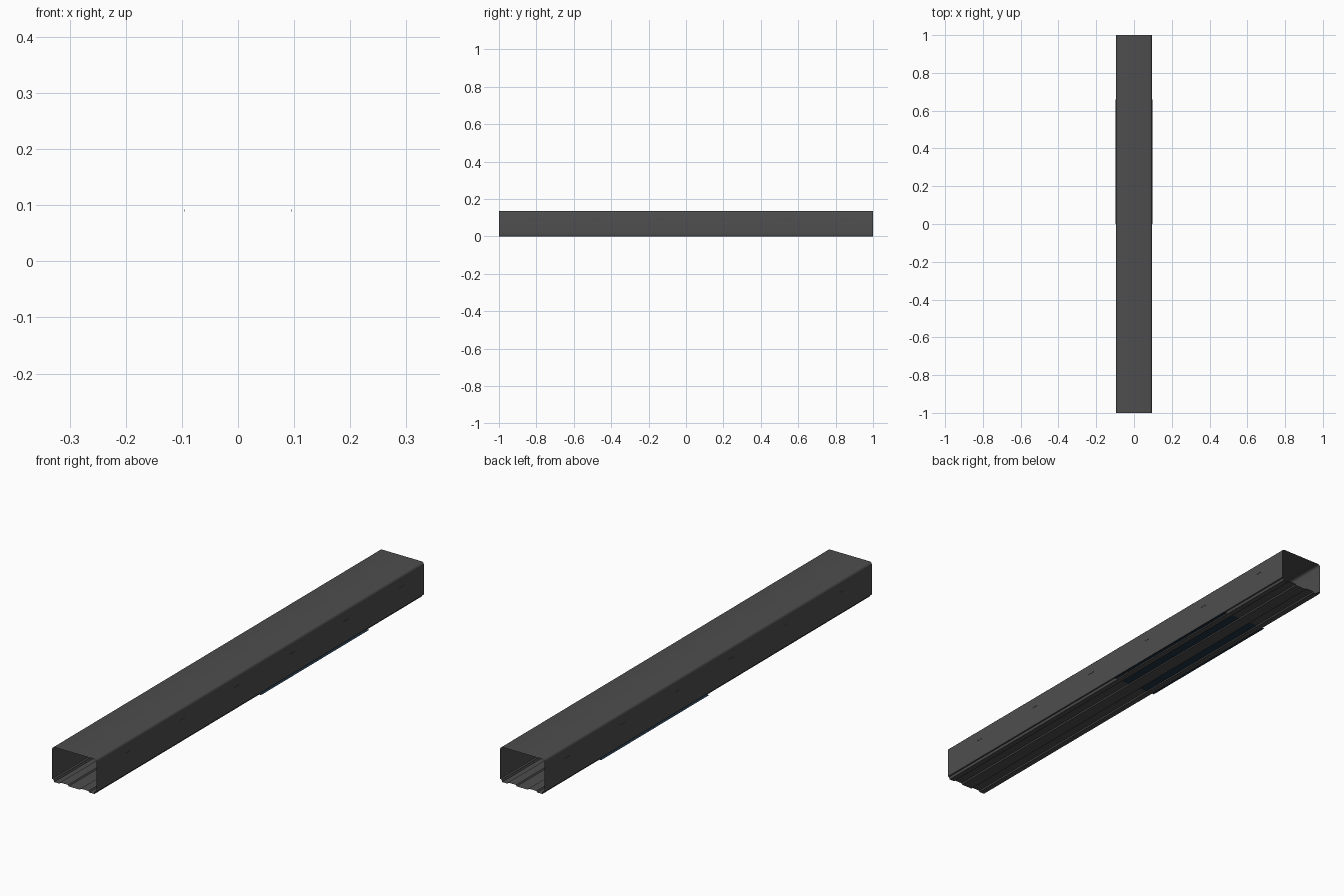
import bpy, bmesh

if "Cube" in bpy.data.objects:
    bpy.data.objects.remove(bpy.data.objects["Cube"])

def material(name, rgb):
    m = bpy.data.materials.new(name)
    m.diffuse_color = (*rgb, 1)
    m.use_nodes = True
    m.node_tree.nodes["Principled BSDF"].inputs["Base Color"].default_value = m.diffuse_color
    return m

GREY = material("dark grey", (0.075, 0.075, 0.075))
NAVY = material("dark navy", (0.014, 0.033, 0.055))

def finish(bm, name, mat):
    me = bpy.data.meshes.new(name)
    bm.to_mesh(me)
    bm.free()
    ob = bpy.data.objects.new(name, me)
    bpy.context.collection.objects.link(ob)
    me.materials.append(mat)
    return ob

def sheet(name, profile, y0, y1, mat):
    """Thin sheet: an open x-z profile drawn out along y."""
    bm = bmesh.new()
    a = [bm.verts.new((x, y0, z)) for x, z in profile]
    b = [bm.verts.new((x, y1, z)) for x, z in profile]
    for i in range(len(profile) - 1):
        bm.faces.new((a[i], a[i + 1], b[i + 1], b[i]))
    return finish(bm, name, mat)

def mirrored(half):
    """Complete a profile given from the right edge to the centre."""
    return half + [(-x, z) for x, z in reversed(half)]

def smooth(ob):
    bpy.ops.object.select_all(action='DESELECT')
    ob.select_set(True)
    bpy.context.view_layer.objects.active = ob
    bpy.ops.object.shade_smooth_by_angle(angle=0.7)

# Cover: folded sheet with rounded top corners and inward bottom lips
cover = sheet("cover", mirrored([(0.086, 0.01), (0.0945, 0.01), (0.0945, 0.125),
                                 (0.0932, 0.130), (0.0895, 0.1337), (0.0845, 0.135)]),
              -1, 1, GREY)
smooth(cover)

# Base: ribbed tray floor with three flat feet
sheet("base", mirrored([(0.0945, 0.0095), (0.089, 0.0095), (0.086, 0.0), (0.064, 0.0),
                        (0.061, 0.005), (0.027, 0.005), (0.024, 0.0)]), -1, 1, GREY)

# Joint plate under the back half
sheet("joint_plate", [(0.099, 0.004), (-0.099, 0.004)], 0, 0.66, NAVY)

# Small pressed clips along both side walls
bm = bmesh.new()
for s in (-1, 1):
    for i in range(6):
        y = -0.81 + i * 0.334
        pts = [(y - 0.018, 0.0945), (y - 0.011, 0.0955), (y + 0.011, 0.0955), (y + 0.018, 0.0945)]
        low = [bm.verts.new((s * x, yy, 0.089)) for yy, x in pts]
        top = [bm.verts.new((s * x, yy, 0.092)) for yy, x in pts]
        for k in range(3):
            bm.faces.new((low[k], low[k + 1], top[k + 1], top[k]))
        bm.faces.new(low)
        bm.faces.new(top)
bmesh.ops.recalc_face_normals(bm, faces=bm.faces)
finish(bm, "side_clips", GREY)
